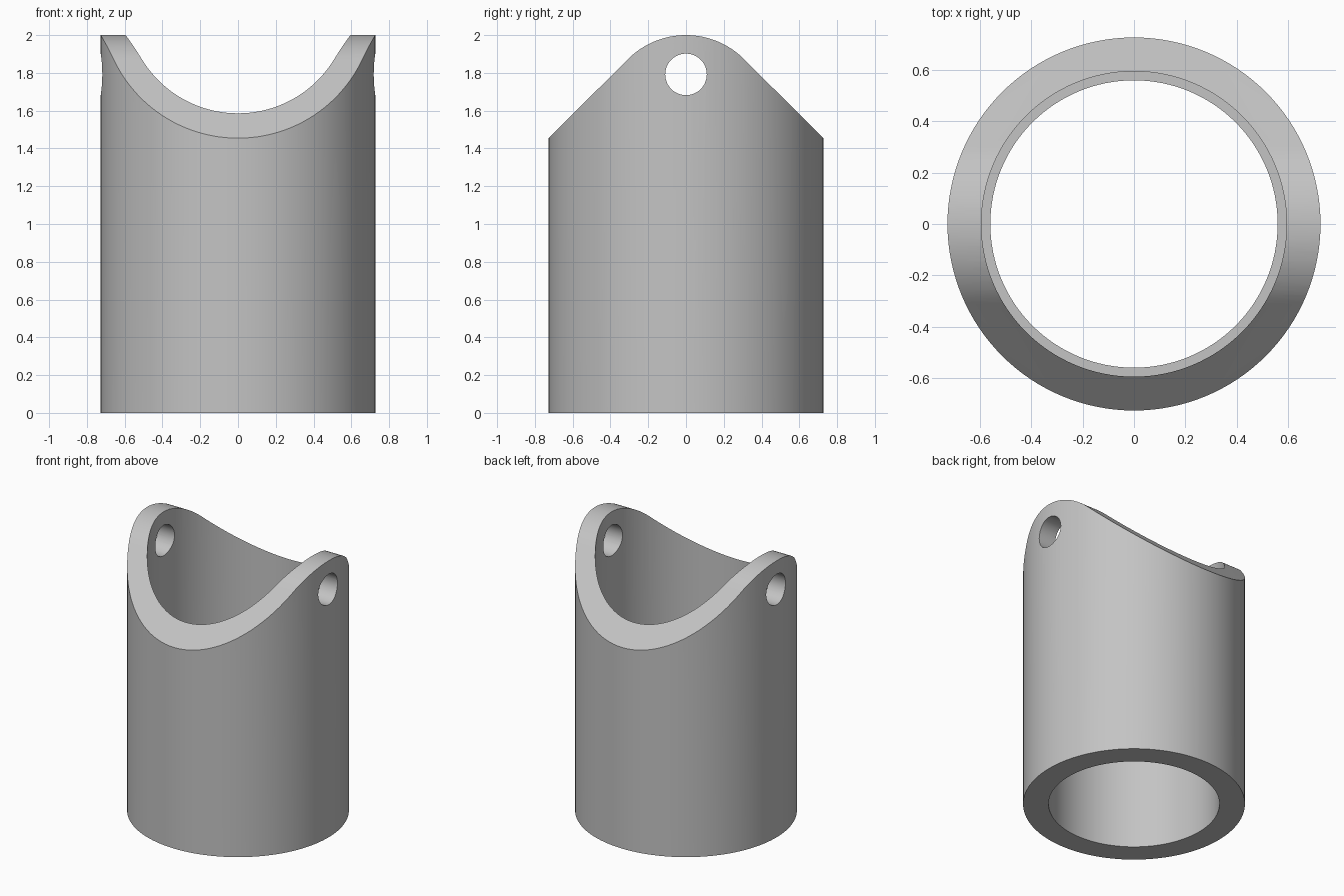
import bpy, bmesh, math

default = bpy.data.objects.get("Cube")
if default:
    bpy.data.objects.remove(default, do_unlink=True)

HEIGHT = 2.0
OUTER, BORE_TOP, BORE_LOW = 0.727, 0.595, 0.56
LEDGE_Z = 0.8            # step between the two bores
SHOULDER_Z = 1.455       # lowest point of the sloped rim
EAR_R = 0.435            # rounded top of each ear
HOLE_R, HOLE_Z = 0.11, 1.792
SEGMENTS = 128

grey = bpy.data.materials.new("plain grey")
grey.use_nodes = True
colour = (0.55, 0.55, 0.55, 1)
grey.diffuse_color = colour
grey.node_tree.nodes["Principled BSDF"].inputs["Base Color"].default_value = colour


def add_object(name, bm):
    bmesh.ops.recalc_face_normals(bm, faces=bm.faces[:])
    mesh = bpy.data.meshes.new(name)
    bm.to_mesh(mesh)
    bm.free()
    mesh.materials.append(grey)
    obj = bpy.data.objects.new(name, mesh)
    bpy.context.collection.objects.link(obj)
    return obj


def revolve(name, profile):
    """Spin a closed (radius, z) profile around the z axis."""
    bm = bmesh.new()
    rings = []
    for i in range(SEGMENTS):
        a = math.tau * i / SEGMENTS
        rings.append([bm.verts.new((r * math.cos(a), r * math.sin(a), z)) for r, z in profile])
    n = len(profile)
    for i, ring in enumerate(rings):
        nxt = rings[(i + 1) % SEGMENTS]
        for j in range(n):
            k = (j + 1) % n
            bm.faces.new((ring[j], nxt[j], nxt[k], ring[k]))
    return add_object(name, bm)


def prism_x(name, outline):
    """Extrude a (y, z) outline along x, well past both walls."""
    bm = bmesh.new()
    face = bm.faces.new([bm.verts.new((-1, y, z)) for y, z in outline])
    moved = bmesh.ops.extrude_face_region(bm, geom=[face])["geom"]
    verts = [v for v in moved if isinstance(v, bmesh.types.BMVert)]
    bmesh.ops.translate(bm, verts=verts, vec=(2, 0, 0))
    return add_object(name, bm)


def arc(radius, z, start, end, steps):
    angles = [math.radians(start + (end - start) * i / steps) for i in range(steps + 1)]
    return [(radius * math.cos(a), z + radius * math.sin(a)) for a in angles]


def cut(target, cutter, operation):
    mod = target.modifiers.new(operation.lower(), "BOOLEAN")
    mod.operation, mod.object, mod.solver = operation, cutter, "EXACT"
    cutter.hide_render = True
    bpy.ops.object.select_all(action="DESELECT")
    target.select_set(True)
    bpy.context.view_layer.objects.active = target
    bpy.ops.object.modifier_apply(modifier=mod.name)
    bpy.data.objects.remove(cutter, do_unlink=True)


# Stepped tube, taller than needed so the rim can be trimmed
TALL = HEIGHT + 0.2
sleeve = revolve("sleeve", [
    (OUTER, 0), (OUTER, TALL), (BORE_TOP, TALL),
    (BORE_TOP, LEDGE_Z), (BORE_LOW, LEDGE_Z), (BORE_LOW, 0)])

# Rim outline: 45 degree slopes running into two rounded ears
side = 1.0
slope_end = SHOULDER_Z - (side - OUTER)
outline = [(-side, -0.5), (side, -0.5), (side, slope_end)]
outline += arc(EAR_R, HEIGHT - EAR_R, 45, 135, 32)
outline += [(-side, slope_end)]
cut(sleeve, prism_x("rim_trimmer", outline), "INTERSECT")

# Pin hole through both ears
cut(sleeve, prism_x("pin_hole_cutter", arc(HOLE_R, HOLE_Z, 0, 360, 48)[:-1]), "DIFFERENCE")

sleeve.select_set(True)
bpy.ops.object.shade_smooth_by_angle(angle=math.radians(30))
